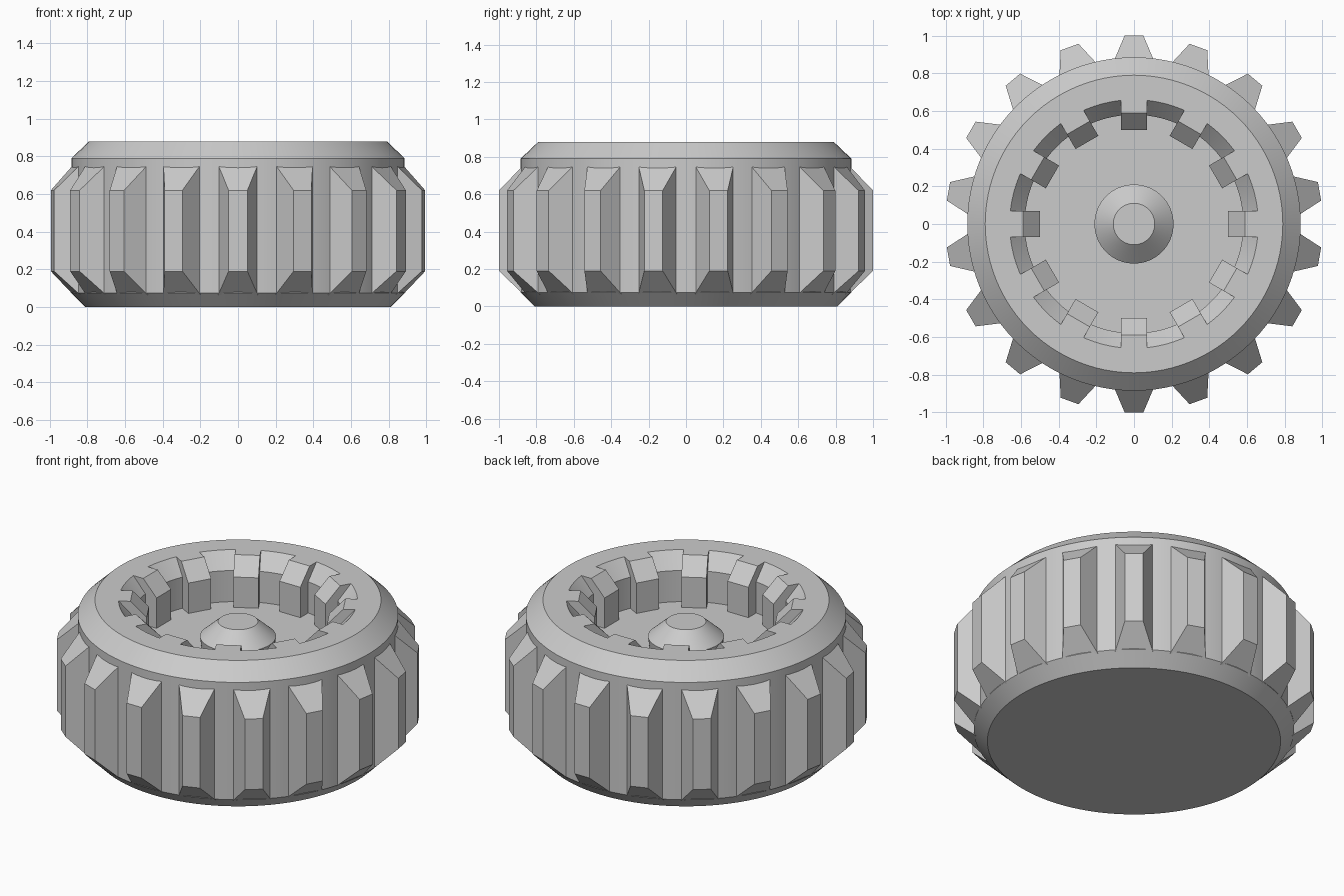
import bpy, bmesh, math
from mathutils import Matrix, Vector

cube = bpy.data.objects.get("Cube")
if cube:
    bpy.data.objects.remove(cube, do_unlink=True)

grey = bpy.data.materials.new("plain_grey")
grey.use_nodes = True
colour = (0.6, 0.6, 0.6, 1)
grey.diffuse_color = colour
grey.node_tree.nodes["Principled BSDF"].inputs["Base Color"].default_value = colour


def finish(name, bm):
    bmesh.ops.remove_doubles(bm, verts=bm.verts, dist=1e-5)
    bmesh.ops.recalc_face_normals(bm, faces=bm.faces)
    mesh = bpy.data.meshes.new(name)
    bm.to_mesh(mesh)
    bm.free()
    mesh.materials.append(grey)
    obj = bpy.data.objects.new(name, mesh)
    bpy.context.collection.objects.link(obj)
    return obj


def lathe(name, profile, steps=96):
    """Spin an (r, z) profile that starts and ends on the axis."""
    bm = bmesh.new()
    verts = [bm.verts.new((r, 0, z)) for r, z in profile]
    edges = [bm.edges.new(pair) for pair in zip(verts, verts[1:])]
    bmesh.ops.spin(bm, geom=verts + edges, cent=(0, 0, 0), axis=(0, 0, 1),
                   angle=math.tau, steps=steps)
    return finish(name, bm)


def radial_blocks(name, section, count):
    """Ring of blocks from (r, half width, z) section points."""
    bm = bmesh.new()
    n = len(section)
    for i in range(count):
        turn = Matrix.Rotation(math.pi / 2 + math.tau * i / count, 3, 'Z')
        sides = [[bm.verts.new(turn @ Vector((r, s * w, z)))
                  for r, w, z in section] for s in (-1, 1)]
        bm.faces.new(sides[0])
        bm.faces.new(sides[1])
        for a in range(n):
            b = (a + 1) % n
            bm.faces.new((sides[0][a], sides[0][b], sides[1][b], sides[1][a]))
    return finish(name, bm)


# Wheel body with chamfered rims and a sunken centre
body = lathe("wheel_body", [(0, 0), (0.81, 0), (0.885, 0.075), (0.885, 0.79),
                            (0.79, 0.88), (0.66, 0.88), (0.58, 0.79),
                            (0.58, 0.6), (0, 0.6)])

# Inner teeth, merged with the bore and the top face
teeth = radial_blocks("inner_teeth", [(0.5, 0.07, 0.57), (0.5, 0.07, 0.785),
                                      (0.59, 0.07, 0.88), (0.7, 0.07, 0.88),
                                      (0.7, 0.07, 0.57)], 12)
join = body.modifiers.new("join_teeth", 'BOOLEAN')
join.operation = 'UNION'
join.solver = 'EXACT'
join.object = teeth
bpy.context.view_layer.objects.active = body
body.select_set(True)
bpy.ops.object.modifier_apply(modifier=join.name)
bpy.data.objects.remove(teeth, do_unlink=True)

# Tapered tread lugs around the outside
lugs = radial_blocks("tread_lugs", [(0.87, 0.105, 0.065), (1, 0.05, 0.19),
                                    (1, 0.05, 0.62), (0.87, 0.105, 0.755)], 18)

# Centre knob
knob = lathe("centre_knob", [(0, 0.58), (0.2, 0.58), (0.21, 0.66),
                             (0.11, 0.75), (0, 0.75)], 64)

for obj in (body, lugs, knob):
    bpy.ops.object.select_all(action='DESELECT')
    obj.select_set(True)
    bpy.context.view_layer.objects.active = obj
    bpy.ops.object.shade_smooth_by_angle(angle=math.radians(20))
